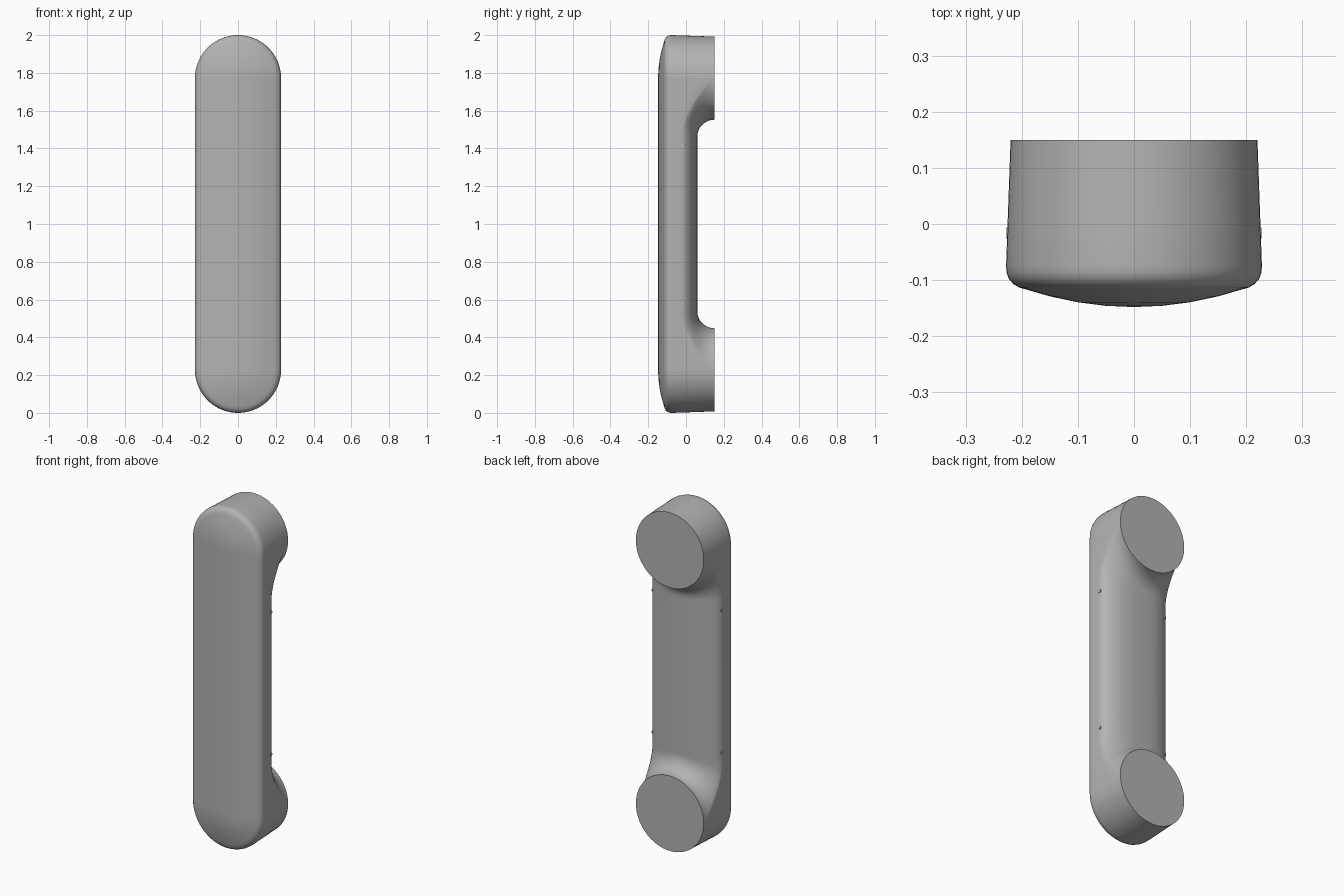
import bpy, bmesh
from math import sin, cos, pi, sqrt, hypot
from mathutils import Vector, Matrix

cube = bpy.data.objects.get("Cube")
if cube:
    bpy.data.objects.remove(cube)

grey = bpy.data.materials.new("plain grey")
grey.use_nodes = True
GREY = (0.45, 0.45, 0.45, 1)
grey.diffuse_color = GREY
grey.node_tree.nodes["Principled BSDF"].inputs["Base Color"].default_value = GREY

# One quarter is built about the middle of the handle, then repeated
MID = 1.0       # height of the symmetry plane
CUP_Z = 0.772   # cup centre above the middle
CUP_R = 0.22
END_Z = 0.42    # where the cup blend has died out into the plain grip
BACK = 0.15     # flat cup face
N = 16


def wall_x(y):
    """Half width of the slightly tapered side wall."""
    return 0.228 - 0.008 * (y + 0.075) / 0.225


def grip_back(x):
    """Rounded back of the plain grip."""
    return -0.03 + 0.09 * sqrt(max(0, 1 - (x / 0.2264) ** 2.7))


def back_y(x, z):
    """Grip back flared into the cup by a concave fillet."""
    d = max(0, hypot(x, z - CUP_Z) - CUP_R)
    b = grip_back(x)
    k = max(0, 1 - d / (BACK - b))
    return b + (BACK - b) * (1 - sqrt(1 - k * k))


def edge_point(z):
    """Where the side wall meets the back at a given height."""
    y = BACK
    for _ in range(20):
        y = back_y(wall_x(y), z)
    return Vector((wall_x(y), y, z))


def add_grid(bm, rows):
    verts = [[bm.verts.new(p) for p in row] for row in rows]
    for a, b in zip(verts, verts[1:]):
        for i in range(len(a) - 1):
            bm.faces.new((a[i], a[i + 1], b[i + 1], b[i]))


# Domed front and rounded rim: distance from the spine, depth
rim = [(0.205, -0.113), (0.215, -0.107), (0.223, -0.098), (0.227, -0.087), (0.228, -0.075)]
dome = [(r, -0.148 + 0.034 * (r / 0.2) ** 2) for r in (0, 0.05, 0.1, 0.15, 0.19)]
front = dome + rim

bm = bmesh.new()

# Straight flank columns, from the middle up to the cup centre
heights = [0] + [END_Z + (CUP_Z - END_Z) * sin(pi / 2 * i / N) for i in range(N + 1)]
edges = [edge_point(z) for z in heights]
flank = []
for z, e in zip(heights, edges):
    col = [Vector((r, y, z)) for r, y in front]
    flank.append(col + [col[-1].lerp(e, t) for t in (0.33, 0.67, 1)])
add_grid(bm, flank)

# Round end columns
end = []
for i in range(N + 1):
    a = pi / 2 * i / N
    prof = front + [(wall_x(y), y) for y in (0, 0.075, BACK)]
    end.append([Vector((r * cos(a), y, CUP_Z + r * sin(a))) for r, y in prof])
add_grid(bm, end)

# Back of the flare: rays from the cup rim out to the grip outline
corner = edges[1]
bottom = [Vector((corner.x * sin(pi / 2 * i / N), 0, END_Z)) for i in range(N)]
centre = Vector((0, 0, CUP_Z))
rays = []
for p in bottom + edges[1:]:
    out = Vector((p.x, 0, p.z))
    start = centre + (out - centre).normalized() * CUP_R
    ray = []
    for j in range(N + 1):
        q = start.lerp(out, (1 - cos(pi * j / N)) / 2)
        q.y = back_y(q.x, q.z)
        ray.append(q)
    rays.append(ray)
add_grid(bm, rays)

# Plain grip back between the flares
low = [Vector((p.x, grip_back(p.x), END_Z)) for p in bottom] + [corner]
add_grid(bm, [[Vector((p.x, p.y, 0)) for p in low], low])

# Flat cup face
face_rim = [r[0].copy() for r in rays] + [c[-1].copy() for c in end[1:]]
for p in face_rim:
    p.y = BACK
bm.faces.new([bm.verts.new(p) for p in face_rim])

# Repeat the quarter left to right and top to bottom
for axis in (0, 2):
    copy = bmesh.ops.duplicate(bm, geom=bm.verts[:] + bm.edges[:] + bm.faces[:])
    for v in copy["geom"]:
        if isinstance(v, bmesh.types.BMVert):
            v.co[axis] *= -1
bmesh.ops.remove_doubles(bm, verts=bm.verts[:], dist=0.0004)
bmesh.ops.recalc_face_normals(bm, faces=bm.faces[:])


def finish(name, bm):
    mesh = bpy.data.meshes.new(name)
    bm.to_mesh(mesh)
    bm.free()
    mesh.materials.append(grey)
    obj = bpy.data.objects.new(name, mesh)
    bpy.context.collection.objects.link(obj)
    bpy.ops.object.select_all(action="DESELECT")
    obj.select_set(True)
    bpy.context.view_layer.objects.active = obj
    bpy.ops.object.shade_smooth_by_angle(angle=0.7)
    return obj


finish("handle_body", bm).location.z = MID

# Small pins in both flanks
for side, sx in (("left", 1), ("right", -1)):
    for level, sz in (("upper", 1), ("lower", -1)):
        pin = bmesh.new()
        spot = Matrix.Translation((sx * 0.224, -0.016, MID + sz * 0.417))
        bmesh.ops.create_cone(pin, cap_ends=True, segments=16, radius1=0.01, radius2=0.01,
                              depth=0.006, matrix=spot @ Matrix.Rotation(pi / 2, 4, "Y"))
        finish(f"{level}_{side}_pin", pin)
